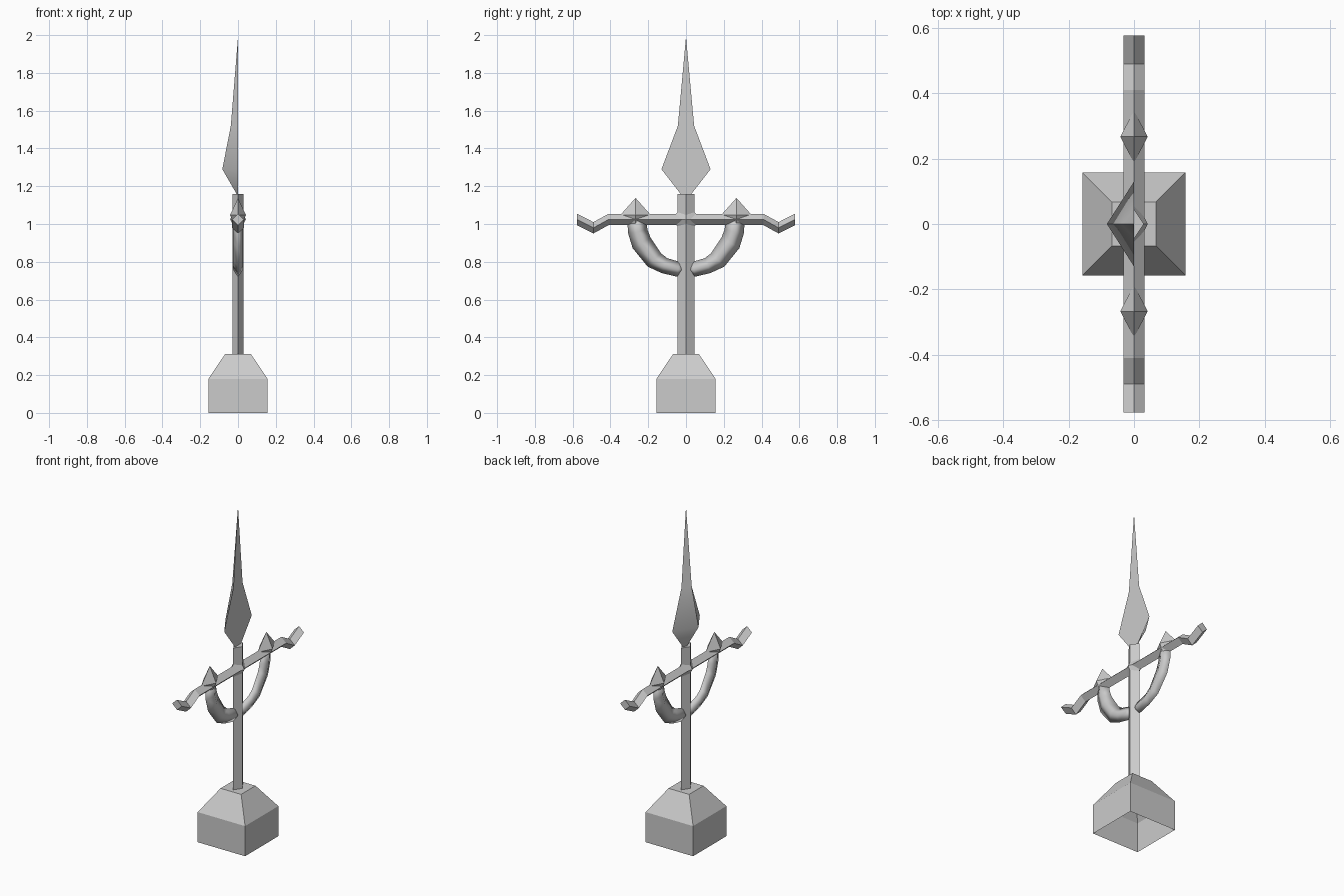
import bpy, bmesh
from mathutils import Vector

cube = bpy.data.objects.get("Cube")
if cube:
    bpy.data.objects.remove(cube)

stone = bpy.data.materials.new("plain grey")
stone.use_nodes = True
GREY = (0.6, 0.6, 0.6, 1)
stone.diffuse_color = GREY
stone.node_tree.nodes["Principled BSDF"].inputs["Base Color"].default_value = GREY


def loft(name, rings, cap_start=True, cap_end=True, smooth=None):
    """Skin a list of rings; a ring with one point closes to a tip."""
    bm = bmesh.new()
    loops = [[bm.verts.new(p) for p in ring] for ring in rings]
    for a, b in zip(loops, loops[1:]):
        n = max(len(a), len(b))
        for i in range(n):
            j = (i + 1) % n
            quad = [a[i % len(a)], a[j % len(a)], b[j % len(b)], b[i % len(b)]]
            bm.faces.new(list(dict.fromkeys(quad)))
    for loop, cap in ((loops[0], cap_start), (loops[-1], cap_end)):
        if cap and len(loop) > 2:
            bm.faces.new(loop)
    bmesh.ops.recalc_face_normals(bm, faces=bm.faces)
    mesh = bpy.data.meshes.new(name)
    bm.to_mesh(mesh)
    bm.free()
    obj = bpy.data.objects.new(name, mesh)
    bpy.context.collection.objects.link(obj)
    mesh.materials.append(stone)
    if smooth is not None:
        bpy.ops.object.select_all(action='DESELECT')
        bpy.context.view_layer.objects.active = obj
        obj.select_set(True)
        bpy.ops.object.shade_smooth_by_angle(angle=smooth)
    return obj


def square(h, z):
    return [(-h, -h, z), (h, -h, z), (h, h, z), (-h, h, z)]


def diamond(hx, hy, z, y=0):
    return [(hx, y, z), (0, y + hy, z), (-hx, y, z), (0, y - hy, z)]


def sweep(path, hx, widths):
    """Diamond sections across a path of (y, z) points."""
    pts = [Vector((0, y, z)) for y, z in path]
    side = Vector((1, 0, 0))
    rings = []
    for i, p in enumerate(pts):
        t = (pts[min(i + 1, len(pts) - 1)] - pts[max(i - 1, 0)]).normalized()
        up = side.cross(t) * widths[i]
        w = side * hx
        rings.append([p + w, p + up, p - w, p - up] if widths[i] else [p])
    return rings


def stud(name, y, z, hy, hz):
    loft(name, [[(0, y, z - hz)], diamond(0.042, hy, z, y), [(0, y, z + hz)]])


# Hollow plinth, open underneath
loft("plinth", [square(0.157, 0), square(0.157, 0.18), square(0.068, 0.312)],
     cap_start=False)

# Shaft of diamond section
loft("shaft", [diamond(0.03, 0.045, 0.31), diamond(0.03, 0.045, 1.16)])

# Spear blade with a flat back and a ridge on one side
blade = [(0.025, 0.005, 1.155), (0.13, 0.083, 1.29), (0.043, 0.038, 1.52)]
loft("spear_blade",
     [[(0, w, z), (-d, 0, z), (0, -w, z)] for w, d, z in blade] + [[(0, 0, 1.99)]],
     smooth=0.9)

# Crossbar with wavy ends, sheared so every section stays upright
half_bar = [(0.41, 1.024), (0.49, 0.98), (0.577, 1.024)]
bar = [(-y, z) for y, z in reversed(half_bar)] + half_bar
loft("crossbar", [[(0.032, y, z), (0, y, z + 0.03), (-0.032, y, z), (0, y, z - 0.03)]
                  for y, z in bar])

# Pointed studs on the crossbar
stud("centre_stud", 0, 1.025, 0.085, 0.08)

# Curved braces from the outer studs down to the shaft
arc = [(0.262, 1.03), (0.255, 0.96), (0.235, 0.9), (0.168, 0.81),
       (0.115, 0.78), (0.04, 0.76), (0, 0.757)]
widths = [0.05, 0.052, 0.055, 0.05, 0.042, 0.04, 0]
for label, s in (("left", 1), ("right", -1)):
    stud(label + "_stud", s * 0.267, 1.047, 0.081, 0.091)
    loft(label + "_brace", sweep([(s * y, z) for y, z in arc], 0.026, widths),
         smooth=3.1)
